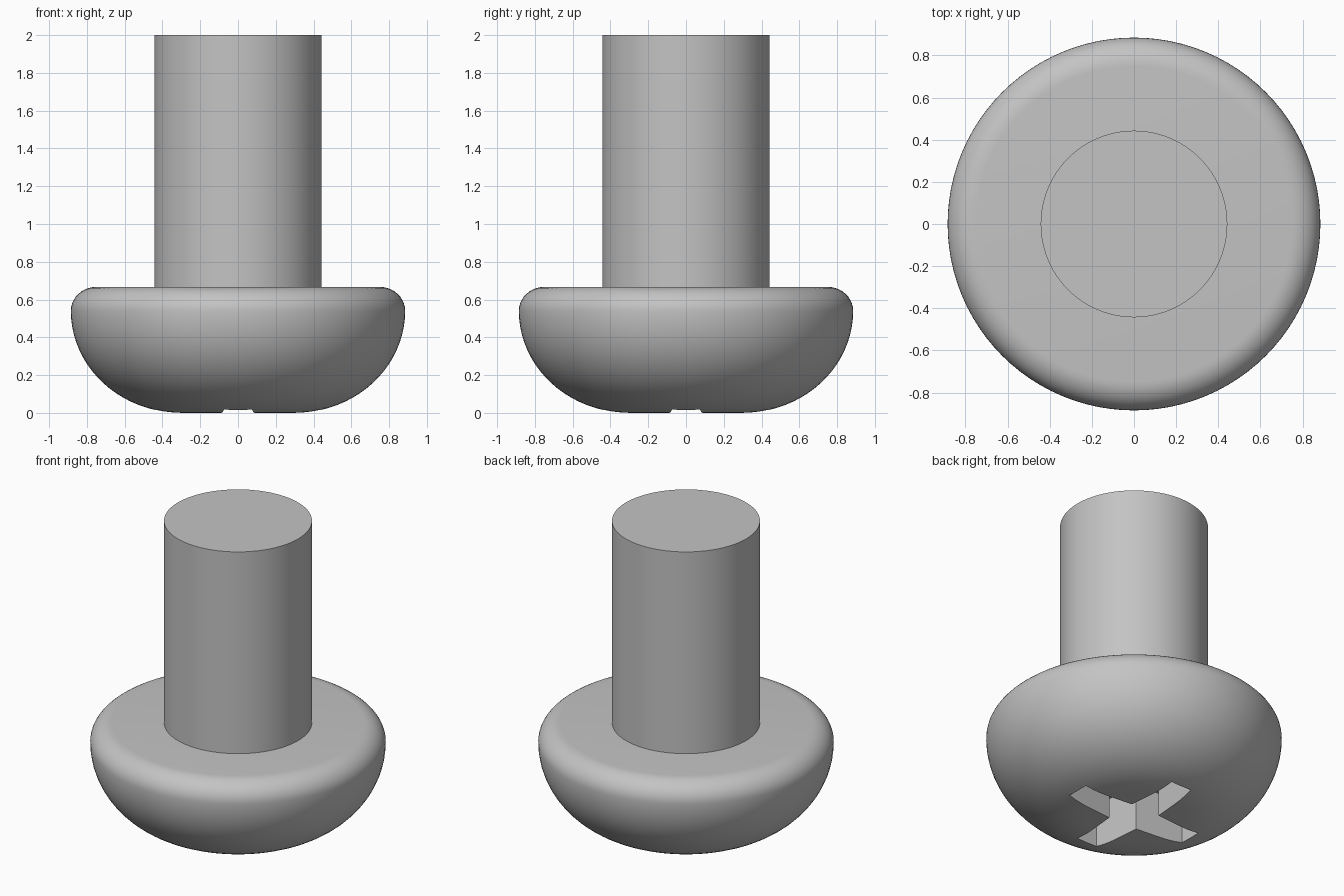
import bpy, bmesh, math

cube = bpy.data.objects.get("Cube")
if cube:
    bpy.data.objects.remove(cube, do_unlink=True)

SIDES = 96
HEAD_TOP = 0.667
WIDEST = 0.885
SHANK_RADIUS = 0.443

steel = bpy.data.materials.new("grey steel")
steel.use_nodes = True
colour = (0.55, 0.55, 0.55, 1)
steel.diffuse_color = colour
steel.node_tree.nodes["Principled BSDF"].inputs["Base Color"].default_value = colour


def finish(name, bm):
    """Turn a bmesh into a linked object with the steel material."""
    bmesh.ops.recalc_face_normals(bm, faces=bm.faces)
    mesh = bpy.data.meshes.new(name)
    bm.to_mesh(mesh)
    bm.free()
    mesh.materials.append(steel)
    obj = bpy.data.objects.new(name, mesh)
    bpy.context.collection.objects.link(obj)
    return obj


def lathe(name, profile):
    """Spin (radius, z) points into closed rings with flat end caps."""
    bm = bmesh.new()
    rings = []
    for r, z in profile:
        rings.append([bm.verts.new((r * math.cos(a), r * math.sin(a), z))
                      for a in (math.tau * i / SIDES for i in range(SIDES))])
    for low, high in zip(rings, rings[1:]):
        for i in range(SIDES):
            j = (i + 1) % SIDES
            bm.faces.new((low[i], low[j], high[j], high[i]))
    bm.faces.new(rings[0][::-1])
    bm.faces.new(rings[-1])
    return finish(name, bm)


def arc(centre, radii, start, end, steps):
    """Points along an elliptical arc, angles in degrees."""
    points = []
    for i in range(steps + 1):
        a = math.radians(start + (end - start) * i / steps)
        points.append((centre[0] + radii[0] * math.cos(a),
                       centre[1] + radii[1] * math.sin(a)))
    return points


def activate(obj):
    bpy.ops.object.select_all(action='DESELECT')
    obj.select_set(True)
    bpy.context.view_layer.objects.active = obj


# Domed head, rounded below and filleted into a flat upper face
dome = arc((0.30, 0.54), (WIDEST - 0.30, 0.54), -90, 0, 20)
fillet = arc((0.75, 0.54), (WIDEST - 0.75, HEAD_TOP - 0.54), 0, 90, 10)
head = lathe("head", dome + fillet[1:])

# Plain round shank
shank = lathe("shank", [(SHANK_RADIUS, HEAD_TOP - 0.02), (SHANK_RADIUS, 2.0)])

# Cross-shaped driver recess, arms narrowing slightly outwards
bm = bmesh.new()
outline = []
for k in range(4):
    c, s = math.cos(k * math.pi / 2), math.sin(k * math.pi / 2)
    for x, y in ((0.44, -0.075), (0.44, 0.075), (0.105, 0.105)):
        outline.append(bm.verts.new((x * c - y * s, x * s + y * c, -0.1)))
base = bm.faces.new(outline)
extruded = bmesh.ops.extrude_face_region(bm, geom=[base])["geom"]
bmesh.ops.translate(bm, vec=(0, 0, 0.4),
                    verts=[g for g in extruded if isinstance(g, bmesh.types.BMVert)])
cutter = finish("recess_cutter", bm)
cutter.hide_render = True

cut = head.modifiers.new("recess", 'BOOLEAN')
cut.operation = 'DIFFERENCE'
cut.solver = 'EXACT'
cut.object = cutter
activate(head)
bpy.ops.object.modifier_apply(modifier=cut.name)
bpy.data.objects.remove(cutter, do_unlink=True)

# Smooth round surfaces with crisp edges
for part in (head, shank):
    activate(part)
    bpy.ops.object.shade_smooth_by_angle(angle=math.radians(30))
